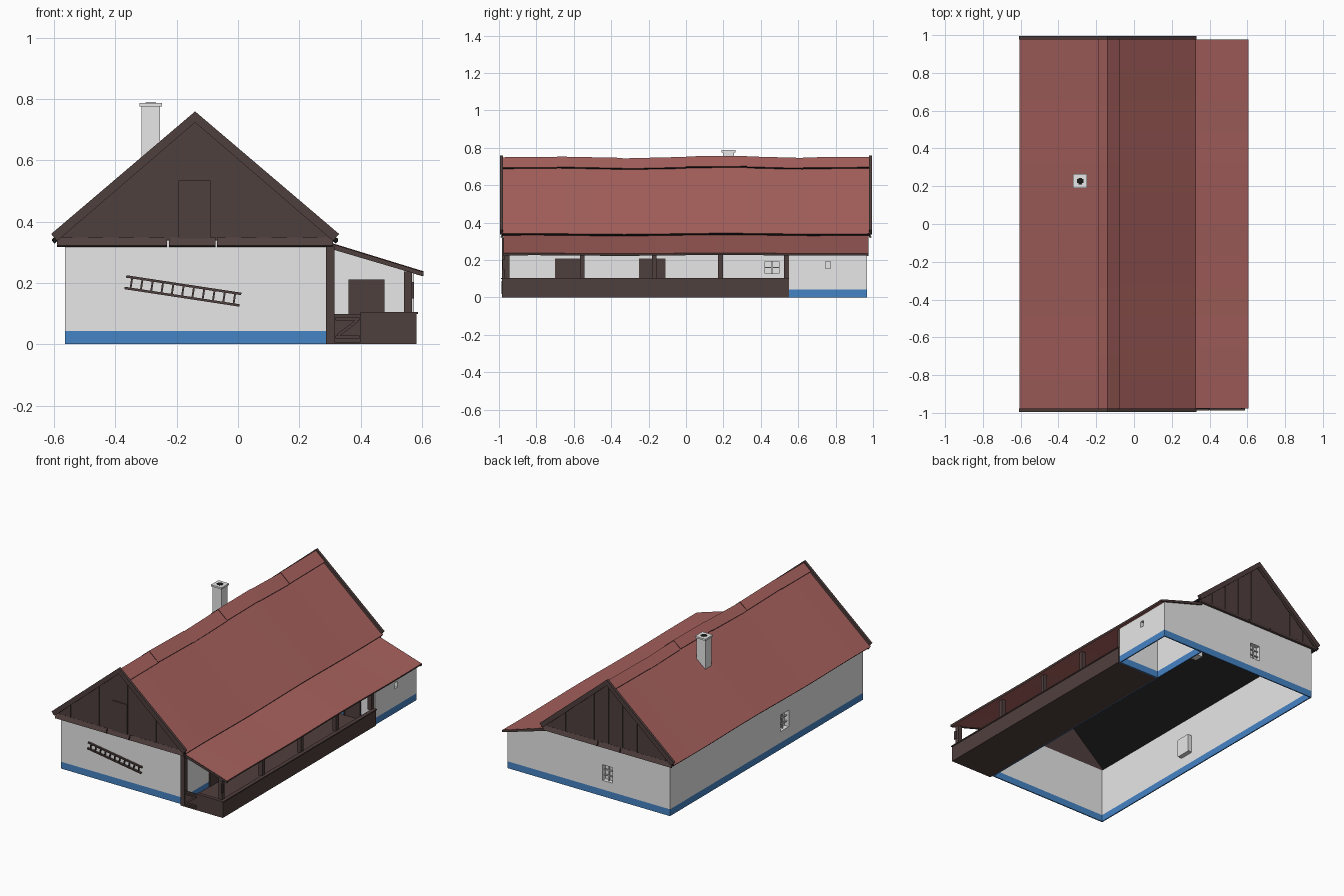
import bpy, bmesh, math
from mathutils import Matrix, Vector

old = bpy.data.objects.get("Cube")
if old:
    bpy.data.objects.remove(old)


def material(name, rgb):
    m = bpy.data.materials.new(name)
    m.use_nodes = True
    m.diffuse_color = (*rgb, 1)
    m.node_tree.nodes["Principled BSDF"].inputs["Base Color"].default_value = (*rgb, 1)
    return m


WHITE = material("whitewash", (0.8, 0.8, 0.8))
BLUE = material("blue_plinth", (0.06, 0.23, 0.56))
BROWN = material("dark_wood", (0.078, 0.05, 0.047))
RED = material("red_tile", (0.38, 0.118, 0.108))
BLACK = material("black_underside", (0.01, 0.01, 0.01))


def finish(name, bm, *mats):
    me = bpy.data.meshes.new(name)
    bm.to_mesh(me)
    bm.free()
    for m in mats:
        me.materials.append(m)
    ob = bpy.data.objects.new(name, me)
    bpy.context.collection.objects.link(ob)
    return ob


def add_box(bm, lo, hi):
    size = Vector(hi) - Vector(lo)
    mid = (Vector(hi) + Vector(lo)) / 2
    bmesh.ops.create_cube(bm, size=1, matrix=Matrix.Translation(mid) @ Matrix.Diagonal((*size, 1)))


def boxes(name, mat, *spans):
    bm = bmesh.new()
    for lo, hi in spans:
        add_box(bm, lo, hi)
    return finish(name, bm, mat)


def prism(bm, pts, y0, y1):
    a = [bm.verts.new((x, y0, z)) for x, z in pts]
    b = [bm.verts.new((x, y1, z)) for x, z in pts]
    bm.faces.new(a)
    bm.faces.new(b[::-1])
    for i in range(len(a)):
        j = (i + 1) % len(a)
        bm.faces.new((a[j], a[i], b[i], b[j]))
    bmesh.ops.recalc_face_normals(bm, faces=bm.faces)


def sheet(name, profile, stations, wobble, thick, mats, under, rim):
    """Sweep an x-z profile along y, with an uneven height, and thicken it downwards."""
    bm = bmesh.new()
    rows = [[bm.verts.new((x, y, z + wobble(y))) for x, z in profile] for y in stations]
    for r, s in zip(rows, rows[1:]):
        for i in range(len(profile) - 1):
            bm.faces.new((r[i], r[i + 1], s[i + 1], s[i]))
    ob = finish(name, bm, *mats)
    mod = ob.modifiers.new("thickness", 'SOLIDIFY')
    mod.thickness, mod.offset = thick, -1
    mod.material_offset, mod.material_offset_rim = under, rim
    return ob


# Walls with a blue plinth, open underneath
PLINTH = 0.043


def walls(name, pts, closed, holes=()):
    bm = bmesh.new()
    cols = [[bm.verts.new((x, y, z)) for z in (0, PLINTH, top)] for x, y, top in pts]
    for a, b in zip(cols, cols[1:] + cols[:1] if closed else cols[1:]):
        for k in range(2):
            f = bm.faces.new((a[k], b[k], b[k + 1], a[k + 1]))
            f.material_index = 1 - k
    ob = finish(name, bm, WHITE, BLUE)
    mod = ob.modifiers.new("thickness", 'SOLIDIFY')
    mod.thickness, mod.offset = 0.01, -1
    for h in holes:
        cut = ob.modifiers.new("opening", 'BOOLEAN')
        cut.object, cut.solver = h, 'EXACT'
    return ob


# Windows: cutter, recessed box, pane and glazing bars
def window(name, x, y, z, angle, w, h, bars=2):
    place = Matrix.Translation((x, y, z)) @ Matrix.Rotation(angle, 4, 'Z')
    a, b, d, t = w / 2, h / 2, 0.035, 0.006
    cutter = boxes(name + "_cutter", WHITE, ((-a, -0.02, -b), (a, 0.02, b)))
    spans = [((-a, d - t, -b), (a, d, b))]
    for s in (-1, 1):
        spans.append(((s * a - t / 2, 0.0, -b), (s * a + t / 2, d, b)))
        spans.append(((-a, 0.0, s * b - t / 2), (a, d, s * b + t / 2)))
    if bars:
        spans.append(((-t / 2, 0.012, -b), (t / 2, 0.02, b)))
    for i in range(bars):
        c = -b + h * (i + 1) / (bars + 1)
        spans.append(((-a, 0.012, c - t / 2), (a, 0.02, c + t / 2)))
    frame = boxes(name, WHITE, *spans)
    cutter.matrix_world = frame.matrix_world = place
    cutter.hide_render = True
    cutter.hide_set(True)
    return cutter


L, R, END, OUT = -0.565, 0.287, 0.967, 0.575
side_win = window("side_window", L, -0.18, 0.165, -math.pi / 2, 0.09, 0.11)
back_win = window("back_window", -0.127, END, 0.15, math.pi, 0.075, 0.105)
porch_win = window("porch_window", R, 0.46, 0.16, math.pi / 2, 0.08, 0.07, 1)
room_win = window("room_window", OUT, 0.76, 0.173, math.pi / 2, 0.032, 0.045, 0)
walls("house_walls", [(L, -END, 0.35), (R, -END, 0.35), (R, END, 0.35), (L, END, 0.35)], True,
      (side_win, back_win, porch_win))
walls("room_walls", [(R, 0.55, 0.322), (OUT, 0.55, 0.232), (OUT, END, 0.232), (R, END, 0.322)], False,
      (room_win,))

# Main roof, slightly sagging
RX, RZ, HALF, PITCH = -0.14, 0.738, 0.467, 0.851


def roof_z(x):
    return RZ - PITCH * abs(x - RX)


def sag(y):
    return 0.006 * math.sin(5.5 * y + 0.4) * (1 - y ** 4)


stations = [-0.985 + 1.97 * i / 12 for i in range(13)]
sheet("main_roof", [(x, roof_z(x)) for x in (RX - HALF, RX, RX + HALF)],
      stations, lambda y: 0.5 * sag(y), 0.012, (RED, BLACK), 1, 1)

# Ridge caps
cuts = [-0.985, -0.69, -0.34, 0.0, 0.325, 0.625, 0.985]
for i, (y0, y1) in enumerate(zip(cuts, cuts[1:])):
    lift = 0.011 + 0.003 * (i % 2)
    sheet("ridge_cap_%d" % (i + 1), [(x, roof_z(x) + lift) for x in (-0.19, RX, -0.075)],
          [y0, y1], sag, 0.009, (RED, BLACK), 0, 1)

# Porch roof
sheet("porch_roof", [(0.29, 0.333), (0.605, 0.236)], stations,
      lambda y: 0.4 * sag(y), 0.012, (RED, BROWN), 0, 1).scale.y = 0.988
for s, tag in ((-1, "front"), (1, "back")):
    bm = bmesh.new()
    prism(bm, [(0.29, 0.332), (0.605, 0.235), (0.605, 0.222), (0.29, 0.315)], s * 0.965, s * 0.976)
    finish("porch_barge_" + tag, bm, BROWN)

# Gables: planks, barge boards and skirt boards
for s, tag in ((-1, "front"), (1, "back")):
    bm = bmesh.new()
    for i in range(18):
        x0 = RX - 0.45 + 0.05 * i
        x1 = x0 + 0.05
        prism(bm, [(x0, 0.338), (x1, 0.338), (x1, roof_z(x1) - 0.01), (x0, roof_z(x0) - 0.01)],
              s * 0.962, s * (0.973 + 0.003 * (i % 2)))
    finish("gable_planks_" + tag, bm, BROWN)

    bm = bmesh.new()
    for side in (-1, 1):
        edge = RX + side * 0.47
        prism(bm, [(edge, 0.36), (RX, 0.76), (RX, 0.724), (edge + side * -0.02, 0.337)], s * 0.978, s * 0.995)
    finish("barge_boards_" + tag, bm, BROWN)

    for n, (x0, x1) in enumerate(((-0.59, -0.232), (-0.226, -0.074), (-0.068, 0.31))):
        skirt = boxes("skirt_%s_%d" % (tag, n + 1), BROWN,
                      ((x0, -0.005, -0.015), (x1, 0.005, 0.015)))
        skirt.location = (0, s * 0.981, 0.333)
        skirt.rotation_euler.x = s * 0.45

boxes("gable_door", BROWN, ((-0.195, -0.981, 0.345), (-0.09, -0.97, 0.535)))

# Chimney with an open top
boxes("chimney", WHITE, ((-0.315, 0.197, 0.5), (-0.255, 0.257, 0.776)))
boxes("chimney_cap", WHITE, ((-0.322, 0.19, 0.776), (-0.248, 0.264, 0.787)))
boxes("chimney_flue", BLACK, ((-0.302, 0.217, 0.78), (-0.268, 0.237, 0.789)),
      ((-0.295, 0.21, 0.78), (-0.275, 0.244, 0.7885)))

# Porch: floor, parapet and posts
F, E, B = -0.985, 0.583, 0.55
boxes("porch_floor", BROWN, ((R, F, 0), (E, B, 0.008)))
boxes("parapet", BROWN, ((E - 0.015, F, 0), (E, B, 0.1)), ((0.4, F, 0), (E, F + 0.015, 0.1)))
boxes("parapet_rail", BROWN, ((E - 0.02, F - 0.003, 0.098), (E + 0.005, B, 0.105)),
      ((0.4, F - 0.003, 0.098), (E, F + 0.02, 0.105)))
boxes("porch_posts", BROWN, *[((0.542, y - 0.013, 0.1), (0.568, y + 0.013, 0.237))
                              for y in (-0.957, -0.555, -0.17, 0.185, 0.537)])
boxes("wall_post", BROWN, ((R, F, 0), (0.315, F + 0.028, 0.32)))
boxes("post_lantern", BROWN, ((0.566, -0.98, 0.15), (0.574, -0.962, 0.203)))

# Gate with a Z brace
boxes("gate_panel", BROWN, ((0.315, F + 0.005, 0.008), (0.4, F + 0.013, 0.098)))
boxes("gate_rails", BROWN, *[((0.318, F - 0.002, z), (0.397, F + 0.006, z + 0.01)) for z in (0.018, 0.078)])
brace = boxes("gate_brace", BROWN, ((-0.04, -0.004, -0.005), (0.04, 0.004, 0.005)))
brace.location = (0.358, F + 0.002, 0.053)
brace.rotation_euler.y = -0.65

# Doors
boxes("porch_doors", BROWN, *[((R - 0.002, y0, 0.01), (R + 0.006, y1, 0.207))
                              for y0, y1 in ((-0.7, -0.565), (-0.25, -0.183), (-0.179, -0.11))])
boxes("room_door", BROWN, ((0.368, 0.543, 0.01), (0.47, 0.552, 0.203)))
boxes("room_door_frame", BROWN, ((0.36, 0.54, 0.01), (0.369, 0.552, 0.211)),
      ((0.469, 0.54, 0.01), (0.478, 0.552, 0.211)), ((0.36, 0.54, 0.202), (0.478, 0.552, 0.211)))

# Ladder hung on the front wall
tilt = math.atan2(0.057, 0.375)
rungs = [-0.17 + 0.034 * i for i in range(11)]
ladder = boxes("ladder", BROWN,
               *[((-0.19, -0.006, c - 0.004), (0.19, 0.006, c + 0.004)) for c in (-0.019, 0.019)],
               *[((x - 0.003, -0.004, -0.019), (x + 0.003, 0.004, 0.019)) for x in rungs])
ladder.location = (-0.18, -0.976, 0.174)
ladder.rotation_euler.y = tilt
